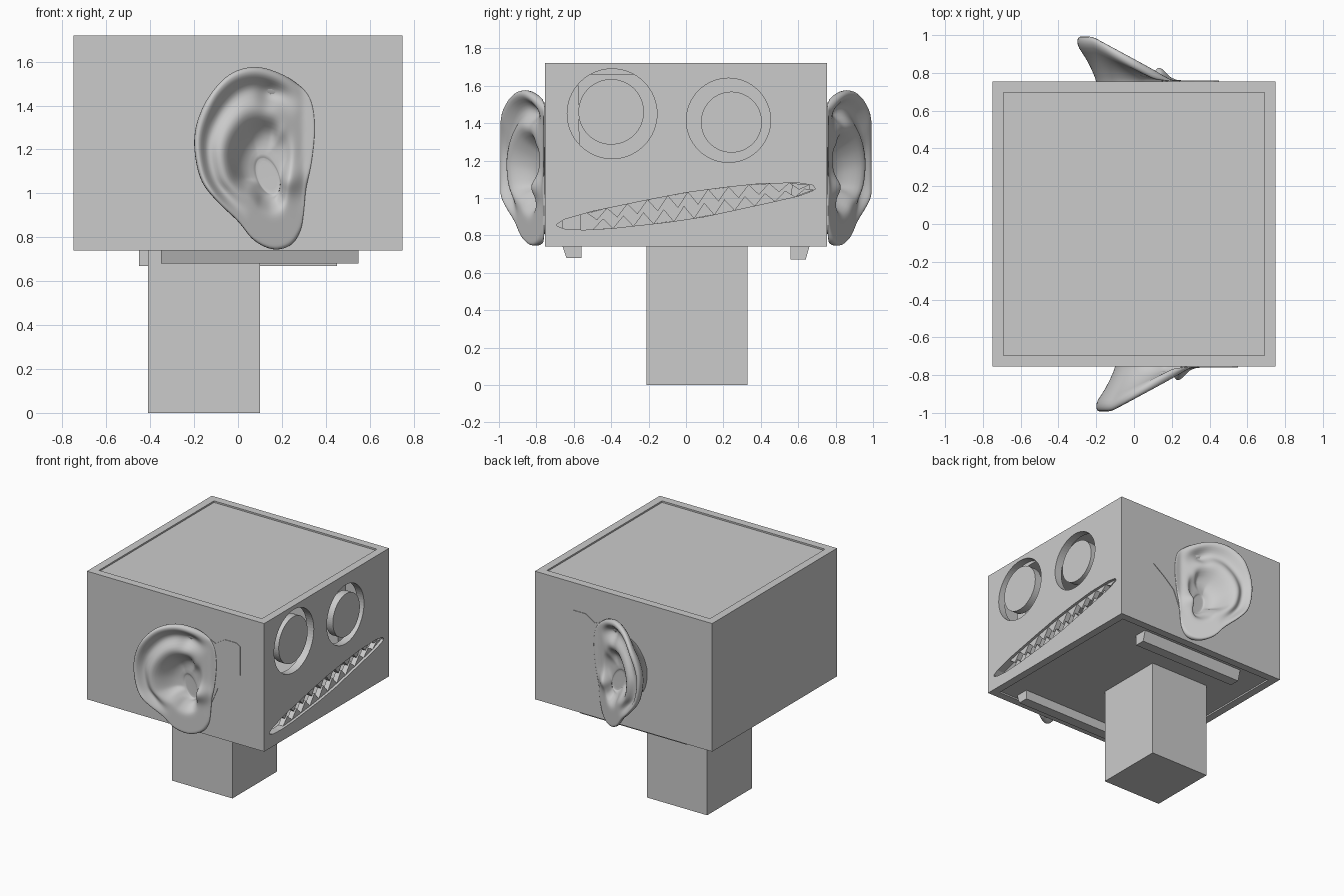
import bpy, bmesh, math
from mathutils import Vector

if "Cube" in bpy.data.objects:
    bpy.data.objects.remove(bpy.data.objects["Cube"])


def finish(name, bm):
    bmesh.ops.recalc_face_normals(bm, faces=bm.faces)
    me = bpy.data.meshes.new(name)
    bm.to_mesh(me)
    bm.free()
    ob = bpy.data.objects.new(name, me)
    bpy.context.collection.objects.link(ob)
    return ob


def prism(name, pts, lo, hi, axis):
    """Extrude a 2D outline along x (pts = y,z) or y (pts = x,z)."""
    def place(p, d):
        return (d, p[0], p[1]) if axis == 'x' else (p[0], d, p[1])
    bm = bmesh.new()
    a = [bm.verts.new(place(p, lo)) for p in pts]
    b = [bm.verts.new(place(p, hi)) for p in pts]
    bm.faces.new(a)
    bm.faces.new(b)
    n = len(pts)
    for i in range(n):
        j = (i + 1) % n
        bm.faces.new((a[i], a[j], b[j], b[i]))
    return finish(name, bm)


def box(name, x0, x1, y0, y1, z0, z1):
    return prism(name, [(y0, z0), (y1, z0), (y1, z1), (y0, z1)], x0, x1, 'x')


def circle(y, z, r, n=64):
    return [(y + r * math.cos(2 * math.pi * i / n), z + r * math.sin(2 * math.pi * i / n))
            for i in range(n)]


def catmull(pts, steps):
    out, n = [], len(pts)
    for i in range(n):
        p0, p1, p2, p3 = (Vector(pts[(i + k) % n]) for k in (-1, 0, 1, 2))
        for s in range(steps):
            t = s / steps
            out.append(0.5 * (2 * p1 + (p2 - p0) * t + (2 * p0 - 5 * p1 + 4 * p2 - p3) * t * t
                              + (3 * p1 - p0 - 3 * p2 + p3) * t ** 3))
    return out


def smooth(a, b, v):
    t = min(1, max(0, (v - a) / (b - a)))
    return t * t * (3 - 2 * t)


# Hollow head: four walls, top and bottom panels set in slightly
W, Y, Z0, Z1, T = 0.75, 0.755, 0.74, 1.72, 0.06
face = box("face_wall", W - T, W, -Y, Y, Z0, Z1)
box("back_wall", -W, -W + T, -Y, Y, Z0, Z1)
for s, n in ((-1, "near"), (1, "far")):
    a, b = sorted((s * Y, s * (Y - T)))
    box(n + "_side_wall", -W + T, W - T, a, b, Z0, Z1)
box("top_panel", -W + T, W - T, -Y + T, Y - T, Z1 - T, Z1 - 0.012)
box("bottom_panel", -W + T, W - T, -Y + T, Y - T, Z0 + 0.012, Z0 + T)

# Neck post
box("neck", -0.41, 0.10, -0.21, 0.33, 0, Z0 + 0.03)


def cut(pts, name):
    c = prism(name, pts, W - T - 0.1, W + 0.1, 'x')
    c.hide_render = True
    c.hide_set(True)
    m = face.modifiers.new(name, 'BOOLEAN')
    m.operation, m.solver, m.object = 'DIFFERENCE', 'EXACT', c


# Eyes: round holes with off-centre pupils
for n, hole, pupil in (("left", (-0.395, 1.45, 0.24), (-0.40, 1.46, 0.175)),
                       ("right", (0.227, 1.415, 0.225), (0.243, 1.405, 0.163))):
    cut(circle(*hole), n + "_eye_cutter")
    prism(n + "_pupil", circle(*pupil), W - T, W - 0.003, 'x')

# Mouth: slanted lens opening
upper = [(-0.69, 0.86), (-0.65, 0.885), (-0.5, 0.928), (-0.2, 0.99), (0, 1.028), (0.2, 1.055),
         (0.4, 1.076), (0.6, 1.08), (0.68, 1.067), (0.69, 1.05)]
lower = [(-0.69, 0.85), (-0.65, 0.835), (-0.55, 0.829), (-0.4, 0.837), (-0.1, 0.87), (0.1, 0.90),
         (0.4, 0.965), (0.6, 1.01), (0.67, 1.035), (0.69, 1.046)]
cut(upper + lower[::-1], "mouth_cutter")


def edge(curve, y):
    for (a, za), (b, zb) in zip(curve, curve[1:]):
        if a <= y <= b:
            return za + (zb - za) * (y - a) / (b - a)


# Teeth: interlocking triangles along both lips
N = 11
step = 1.19 / N
for name, lip, other, shift in (("upper_tooth", upper, lower, 0), ("lower_tooth", lower, upper, 0.3)):
    for i in range(N):
        y0 = -0.53 + (i + shift) * step
        y1 = min(y0 + step, 0.685)
        yc = (y0 + y1) / 2
        tip = edge(lip, yc) * 0.48 + edge(other, yc) * 0.52
        prism(name, [(y0, edge(lip, y0)), (y1, edge(lip, y1)), (yc, tip)], W - T, W - 0.02, 'x')

# Ears
OUTLINE = [(0.08, 1.58), (-0.02, 1.557), (-0.10, 1.49), (-0.17, 1.38), (-0.203, 1.24),
           (-0.175, 1.07), (-0.10, 0.965), (0, 0.87), (0.07, 0.785), (0.16, 0.742), (0.24, 0.762),
           (0.285, 0.83), (0.30, 0.92), (0.31, 1.02), (0.335, 1.14), (0.35, 1.30), (0.33, 1.43),
           (0.265, 1.505), (0.18, 1.555)]
CHEEK = [(0.24, 1.02), (0.31, 1.0), (0.36, 1.12), (0.44, 1.19), (0.55, 1.27), (0.55, 1.49),
         (0.52, 1.51), (0.42, 1.51), (0.34, 1.46), (0.25, 1.50)]
CENTRE = Vector((0.135, 1.08))
# front relief from rim inwards: radius, offset from the tilted ear plane
RELIEF = [(1.0, -0.018), (0.975, 0.006), (0.92, 0.006), (0.87, -0.022), (0.81, -0.05),
          (0.74, -0.04), (0.66, -0.005), (0.58, 0.0), (0.50, -0.03), (0.42, -0.08), (0.32, -0.12)]


def ear(name, side, dx):
    rim = catmull(OUTLINE, 4)
    bm = bmesh.new()
    rings = []

    def plane(x):
        return min(0.232, max(0.008, 0.54 * (0.31 - x)))

    def ring(fn):
        vs = []
        for p in rim:
            back = 1 - smooth(0.16, 0.32, p.x)
            curl = back * smooth(0.84, 1.05, p.y)
            q, d = fn(p, back, curl)
            vs.append(bm.verts.new((q.x + dx, side * (Y + d), q.y)))
        rings.append(vs)

    def at(p, t):
        return CENTRE + (p - CENTRE) * t

    # back of the ear, from the wall out to the rim
    ring(lambda p, b, c: (at(p, 1 - 0.32 * b), -0.03))
    ring(lambda p, b, c: (at(p, 1 - 0.30 * b), 0.015 * b))
    ring(lambda p, b, c: (at(p, 1 - 0.14 * b), plane(p.x) * (0.5 + 0.05 * c)))
    ring(lambda p, b, c: (at(p, 1 - 0.02 * b), max(0.0, plane(p.x) - 0.055)))
    # folded front
    for t, off in RELIEF:
        def front(p, b, c, t=t, off=off):
            q = at(p, t)
            k = c if t > 0.55 else max(c, 0.6 * smooth(0.6, 0.3, t))
            bump = 0.035 * math.exp(-((q.x - 0.24) ** 2 + (q.y - 1.06) ** 2) / 0.003)
            fossa = 0.035 * math.exp(-((q.x - 0.13) ** 2 + (q.y - 1.44) ** 2) / 0.0015)
            edge_drop = -0.015 * (1 - c) if t == 1.0 else 0
            return q, max(0.006, plane(q.x) + off * k + edge_drop + bump - fossa)
        ring(front)
    # ear canal: narrow upright hole
    for s, d in ((1.0, 0.012), (0.93, 0.004), (0.9, 0.003)):
        def canal(p, b, c, s=s, d=d):
            v = (p - CENTRE).normalized()
            return CENTRE + Vector((v.x * 0.055 - 0.12 * v.y * 0.2, v.y * 0.09)) * s, d
        ring(canal)
    n = len(rim)
    for a, b in zip(rings, rings[1:]):
        for i in range(n):
            j = (i + 1) % n
            bm.faces.new((a[i], a[j], b[j], b[i]))
    bm.faces.new(rings[-1])
    ob = finish(name, bm)
    for f in ob.data.polygons:
        f.use_smooth = True
    ob.modifiers.new("smooth", 'SUBSURF').levels = 1
    ob.modifiers["smooth"].render_levels = 1


for side, dx, low, n in ((-1, 0, 0.68, "near"), (1, -0.1, 0.67, "far")):
    ear(n + "_ear", side, dx)
    # thin skin flap in front of the ear
    prism(n + "_ear_flap", [(x + dx, z) for x, z in CHEEK], side * (Y - 0.01), side * (Y + 0.004), 'y')
    # mounting slab inside the head, poking out below as a rail
    prof = [(0.56, low), (0.64, low), (0.66, Z0), (0.66, 1.6), (0.575, 1.6), (0.56, Z0)]
    prism(n + "_ear_mount", [(side * y, z) for y, z in prof], -0.35 + dx, 0.55 + dx, 'x')
